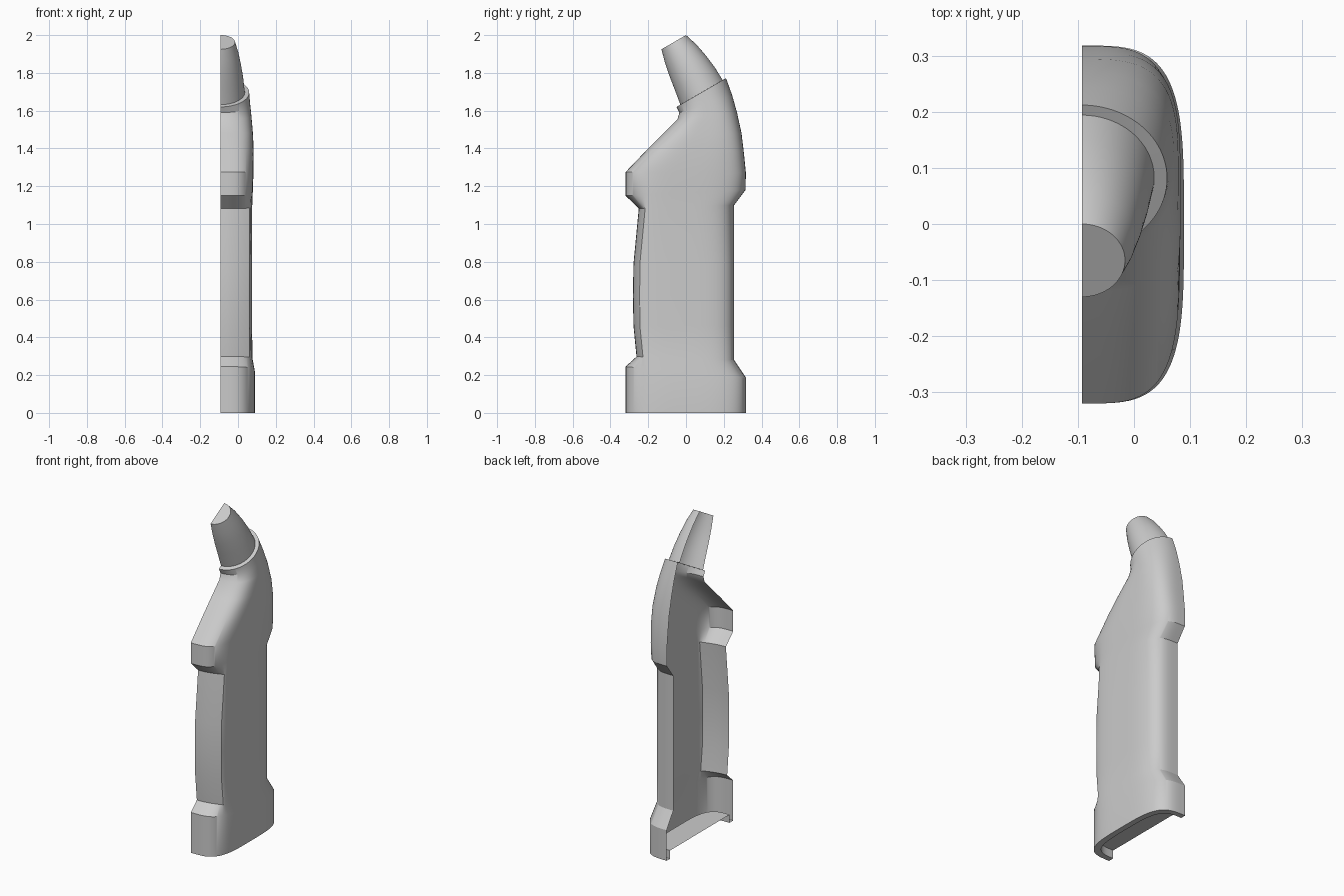
import bpy
import bmesh
import math

CUT = -0.093      # plane where the half shell is split
STEPS = 64        # points along each half section

grey = bpy.data.materials.new("plain_grey")
grey.diffuse_color = (0.6, 0.6, 0.6, 1)


def half_section(yf, zf, yb, zb, w, n, grip=None):
    """Half superellipse from front to back, tilted between the two heights.
    grip flattens the front to a shallow curved face at that y."""
    mid, half = (yf + yb) / 2, (yb - yf) / 2
    pts = []
    for j in range(STEPS + 1):
        t = math.pi * j / STEPS
        c, s = math.cos(t), abs(math.sin(t))
        if j in (0, STEPS):
            s = 0.0
        dx = w * s ** (2 / n)
        y = mid - half * math.copysign(abs(c) ** (2 / n), c)
        if grip is not None:
            y = max(y, grip + 1.45 * dx * dx)
        z = zf + (zb - zf) * (y - yf) / (yb - yf)
        pts.append((CUT + dx, y, z))
    return pts


def loft(name, sections, cap_start=False, cap_end=False):
    bm = bmesh.new()
    rings = [[bm.verts.new(p) for p in half_section(*s)] for s in sections]
    for a, b in zip(rings, rings[1:]):
        for j in range(STEPS):
            bm.faces.new((a[j], a[j + 1], b[j + 1], b[j]))
    if cap_start:
        bm.faces.new(list(reversed(rings[0])))
    if cap_end:
        bm.faces.new(rings[-1])
    mesh = bpy.data.meshes.new(name)
    bm.to_mesh(mesh)
    bm.free()
    mesh.materials.append(grey)
    ob = bpy.data.objects.new(name, mesh)
    bpy.context.collection.objects.link(ob)
    bpy.ops.object.select_all(action='DESELECT')
    ob.select_set(True)
    bpy.context.view_layer.objects.active = ob
    bpy.ops.object.shade_smooth_by_angle(angle=math.radians(30))
    return ob


# Handle shell: recessed floor, foot, grip, overhanging shoulder, neck, ledge
loft("handle_shell", [
    (-0.285, 0.05, 0.285, 0.05, 0.148, 3.7),
    (-0.285, 0.00, 0.285, 0.00, 0.148, 3.7),
    (-0.32, 0.00, 0.318, 0.00, 0.182, 3.7),
    (-0.32, 0.245, 0.318, 0.185, 0.182, 3.7),
    (-0.32, 0.30, 0.255, 0.28, 0.169, 3.9, -0.262),
    (-0.32, 0.46, 0.255, 0.46, 0.168, 3.9, -0.278),
    (-0.32, 0.62, 0.255, 0.62, 0.168, 3.9, -0.281),
    (-0.32, 0.79, 0.255, 0.79, 0.168, 3.9, -0.278),
    (-0.32, 1.08, 0.255, 1.10, 0.168, 3.9, -0.25),
    (-0.32, 1.15, 0.315, 1.18, 0.171, 3.7),
    (-0.32, 1.275, 0.317, 1.27, 0.175, 3.7),
    (-0.20, 1.40, 0.306, 1.38, 0.176, 3.6),
    (-0.12, 1.48, 0.294, 1.48, 0.172, 3.3),
    (-0.045, 1.555, 0.27, 1.59, 0.164, 2.7),
    (-0.035, 1.59, 0.245, 1.68, 0.157, 2.3),
    (-0.05, 1.62, 0.212, 1.772, 0.152, 2.0),
    (-0.03, 1.632, 0.194, 1.762, 0.129, 2.0),
], cap_start=True)

# Tapered nozzle leaning forward, closed at the tip
loft("nozzle", [
    (-0.03, 1.632, 0.194, 1.762, 0.129, 2.0),
    (-0.063, 1.72, 0.152, 1.83, 0.120, 2.0),
    (-0.09, 1.79, 0.107, 1.89, 0.109, 2.0),
    (-0.113, 1.86, 0.055, 1.95, 0.095, 2.0),
    (-0.13, 1.925, 0.0, 2.0, 0.077, 2.0),
], cap_end=True)
